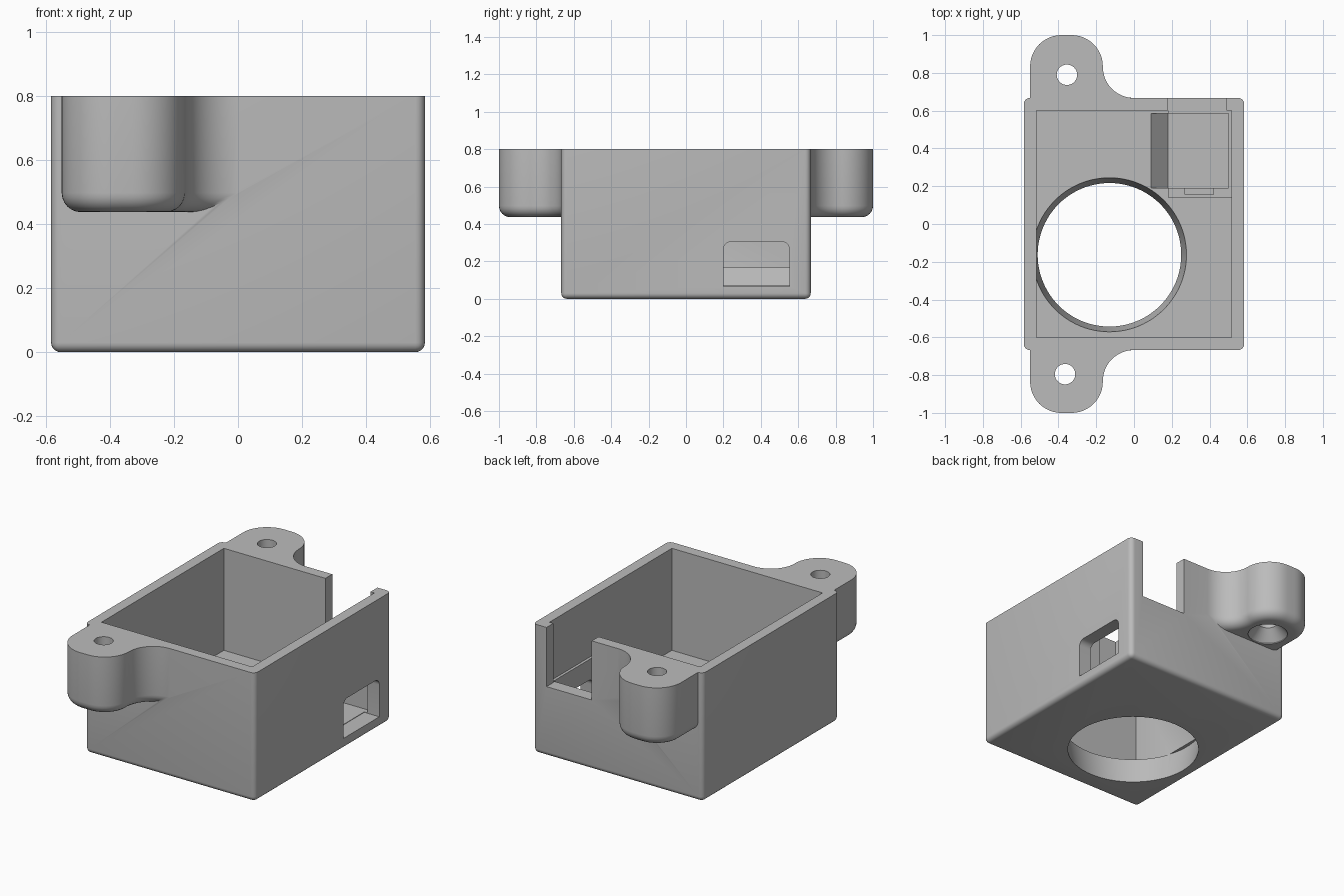
import bpy, bmesh, math
from mathutils import Matrix

cube = bpy.data.objects.get("Cube")
if cube:
    bpy.data.objects.remove(cube, do_unlink=True)

grey = bpy.data.materials.new("plain grey")
COLOUR = (0.5, 0.5, 0.5, 1)
grey.diffuse_color = COLOUR
grey.use_nodes = True
grey.node_tree.nodes["Principled BSDF"].inputs["Base Color"].default_value = COLOUR

W, D, H = 0.583, 0.667, 0.8      # outer half sizes and height
IN_W, IN_D = 0.517, 0.6          # cavity half sizes
FLOOR, SHELF = 0.167, 0.433      # floor top and socket top
PIT = 0.07                       # bottom of the socket


def make(name, bm):
    bmesh.ops.recalc_face_normals(bm, faces=bm.faces)
    mesh = bpy.data.meshes.new(name)
    bm.to_mesh(mesh)
    bm.free()
    mesh.materials.append(grey)
    ob = bpy.data.objects.new(name, mesh)
    bpy.context.collection.objects.link(ob)
    return ob


def box_bm(x0, x1, y0, y1, z0, z1):
    bm = bmesh.new()
    bmesh.ops.create_cube(bm, size=1)
    for v in bm.verts:
        v.co = ((x0, x1)[v.co.x > 0], (y0, y1)[v.co.y > 0], (z0, z1)[v.co.z > 0])
    return bm


def box(name, *size):
    return make(name, box_bm(*size))


def loft(name, rings):
    """Closed solid through rings that share one point count."""
    bm = bmesh.new()
    loops = [[bm.verts.new(p) for p in ring] for ring in rings]
    n = len(loops[0])
    for a, b in zip(loops, loops[1:]):
        for i in range(n):
            j = (i + 1) % n
            bm.faces.new((a[i], a[j], b[j], b[i]))
    bm.faces.new(loops[0][::-1])
    bm.faces.new(loops[-1])
    return make(name, bm)


def turned(name, x, y, profile, n=64):
    """Round solid from (radius, height) pairs."""
    turns = [math.tau * i / n for i in range(n)]
    return loft(name, [[(x + r * math.cos(t), y + r * math.sin(t), z) for t in turns]
                       for r, z in profile])


def arc(cx, cy, r, a0, a1, n=12):
    steps = [math.radians(a0 + (a1 - a0) * i / n) for i in range(n + 1)]
    return [(cx + r * math.cos(t), cy + r * math.sin(t)) for t in steps]


def combine(target, other, operation):
    mod = target.modifiers.new(operation, 'BOOLEAN')
    mod.operation, mod.solver, mod.object = operation, 'EXACT', other
    bpy.context.view_layer.objects.active = target
    bpy.ops.object.modifier_apply(modifier=mod.name)
    bpy.data.objects.remove(other, do_unlink=True)


# Outer block with rounded upright and bottom edges
bm = box_bm(-W, W, -D, D, 0, H)
edges = [e for e in bm.edges if min(v.co.z for v in e.verts) < H / 2]
bmesh.ops.bevel(bm, geom=edges, offset=0.03, segments=5, profile=0.5, affect='EDGES')
housing = make("housing", bm)


# Mounting ears: rounded end, sweeping fillet into the wall, rounded underside
LEFT, RIGHT, R, EDGE, EAR = -0.55, -0.165, 0.165, 0.06, 0.437


def ear_outline(d):
    root = math.degrees(math.asin(R / (R + d)))
    pts = [(LEFT + d, 0.64)]
    pts += arc(LEFT + R, 1 - R, R - d, 180, 90)
    pts += arc(RIGHT - R, 1 - R, R - d, 90, 0)
    pts += arc(RIGHT + R, D + R, R + d, 180, 180 + root)
    return pts + [(pts[-1][0], 0.64)]


for side, name in ((1, "back_ear"), (-1, "front_ear")):
    rings = []
    for i in range(7):
        t = math.pi / 2 * i / 6
        d, z = EDGE * (1 - math.sin(t)), EAR + EDGE * (1 - math.cos(t))
        rings.append([(x, side * y, z) for x, y in ear_outline(d)])
    rings.append([(x, side * y, H) for x, y in ear_outline(0)])
    combine(housing, loft(name, rings), 'UNION')

# Cavity, then the socket block in its corner
combine(housing, box("cavity", -IN_W, IN_W, -IN_D, IN_D, FLOOR, 1), 'DIFFERENCE')
combine(housing, box("socket_block", 0.18, 0.54, 0.14, 0.62, 0.1, SHELF), 'UNION')

# Socket hollow with a ramp on its inner side
ramp = [(0.09, FLOOR), (0.18, PIT), (0.5, PIT), (0.5, 0.6), (0.09, 0.6)]
combine(housing, loft("socket_hollow", [[(x, y, z) for x, z in ramp] for y in (0.19, 0.585)]),
        'DIFFERENCE')
combine(housing, box("socket_recess", 0.27, 0.42, 0.155, 0.25, PIT + 0.01, 0.6), 'DIFFERENCE')

# Slot in the back wall
combine(housing, box("back_slot", 0.18, 0.49, 0.56, 0.8, SHELF, 1), 'DIFFERENCE')

# Side window with rounded upper corners
window = [(0.2, 0.067), (0.553, 0.067)]
window += arc(0.513, 0.265, 0.04, 0, 90, 6) + arc(0.24, 0.265, 0.04, 90, 180, 6)
combine(housing, loft("side_window", [[(x, y, z) for y, z in window] for x in (0.48, 0.7)]),
        'DIFFERENCE')

# Flared round opening in the floor
combine(housing, turned("floor_opening", -0.13, -0.163,
                        [(0.376, -0.02), (0.38, 0), (0.408, FLOOR + 0.001)], 96), 'DIFFERENCE')

# Screw holes, countersunk from below
for x, y in ((-0.355, 0.79), (-0.365, -0.795)):
    combine(housing, turned("screw_hole", x, y,
                            [(0.115, 0.4), (0.115, EAR + 0.005), (0.054, 0.51), (0.054, 1)], 40),
            'DIFFERENCE')

bpy.ops.object.select_all(action='DESELECT')
housing.select_set(True)
bpy.context.view_layer.objects.active = housing
bpy.ops.object.shade_smooth_by_angle(angle=math.radians(32))
